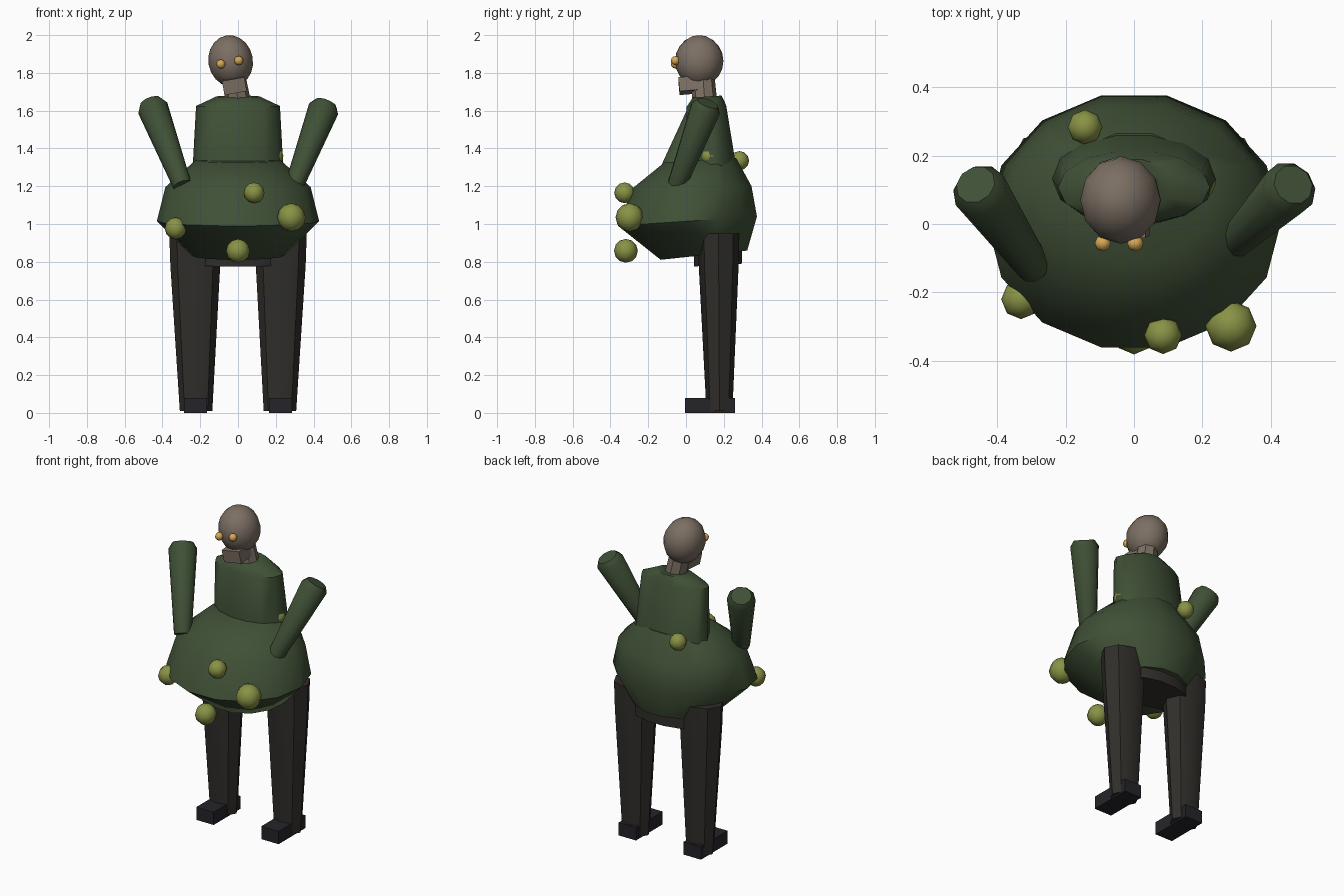
import bpy, bmesh, math
from mathutils import Vector, Matrix

if "Cube" in bpy.data.objects:
    bpy.data.objects.remove(bpy.data.objects["Cube"])


def material(name, rgb):
    m = bpy.data.materials.new(name)
    m.diffuse_color = (*rgb, 1)
    m.use_nodes = True
    m.node_tree.nodes["Principled BSDF"].inputs["Base Color"].default_value = m.diffuse_color
    return m


GREEN = material("coat_green", (0.05, 0.08, 0.037))
DARK = material("trouser_dark", (0.03, 0.027, 0.023))
SHOE = material("shoe_dark", (0.018, 0.018, 0.023))
SKIN = material("skin_grey", (0.2, 0.16, 0.125))
BOIL = material("boil_green", (0.25, 0.29, 0.06))
EYE = material("eye_amber", (0.7, 0.4, 0.09))


def finish(bm, name, mat, angle=40):
    bmesh.ops.recalc_face_normals(bm, faces=bm.faces)
    me = bpy.data.meshes.new(name)
    bm.to_mesh(me)
    bm.free()
    me.materials.append(mat)
    ob = bpy.data.objects.new(name, me)
    bpy.context.collection.objects.link(ob)
    bpy.ops.object.select_all(action='DESELECT')
    ob.select_set(True)
    bpy.context.view_layer.objects.active = ob
    if angle:
        bpy.ops.object.shade_smooth_by_angle(angle=math.radians(angle))
    return ob


def skin_rings(name, rings, mat, angle=40):
    """Join rings of points into a capped tube."""
    bm = bmesh.new()
    loops = [[bm.verts.new(p) for p in r] for r in rings]
    n = len(loops[0])
    for a, b in zip(loops, loops[1:]):
        for i in range(n):
            j = (i + 1) % n
            bm.faces.new((a[i], a[j], b[j], b[i]))
    bm.faces.new(loops[0])
    bm.faces.new(loops[-1])
    return finish(bm, name, mat, angle)


def body(name, sections, mat, n=14, angle=50):
    """Sections: half width, (front y, front z), (back y, back z)."""
    rings = []
    for rx, (yf, zf), (yb, zb) in sections:
        ring = []
        for i in range(n):
            a = 2 * math.pi * i / n
            t = (1 + math.sin(a)) / 2
            ring.append((rx * math.cos(a), yf + (yb - yf) * t, zf + (zb - zf) * t))
        rings.append(ring)
    return skin_rings(name, rings, mat, angle)


def limb(name, start, end, stops, mat, n=8, angle=40, squash=1.0):
    """Tapered tube; stops are (fraction along axis, radius)."""
    start, end = Vector(start), Vector(end)
    d = end - start
    u = Vector((0, 1, 0)).cross(d).normalized()
    v = d.normalized().cross(u)
    rings = []
    for t, r in stops:
        c = start + d * t
        rings.append([c + u * r * math.cos(2 * math.pi * i / n)
                      + v * r * squash * math.sin(2 * math.pi * i / n) for i in range(n)])
    return skin_rings(name, rings, mat, angle)


def ball(name, loc, radii, mat, seg=8, rings=6, roll=0, angle=60):
    bm = bmesh.new()
    mtx = Matrix.Translation(loc) @ Matrix.Rotation(roll, 4, 'Y') @ Matrix.Diagonal((*radii, 1))
    bmesh.ops.create_uvsphere(bm, u_segments=seg, v_segments=rings, radius=1, matrix=mtx)
    return finish(bm, name, mat, angle)


def box(name, loc, size, mat, roll=0, pitch=0):
    bm = bmesh.new()
    mtx = (Matrix.Translation(loc) @ Matrix.Rotation(roll, 4, 'Y')
           @ Matrix.Rotation(pitch, 4, 'X') @ Matrix.Diagonal((*size, 1)))
    bmesh.ops.create_cube(bm, size=1, matrix=mtx)
    return finish(bm, name, mat, 0)


# Swollen belly, upper chest and hips
body("belly", [(0.25, (-0.14, 0.81), (0.33, 0.86)),
               (0.43, (-0.37, 0.99), (0.385, 1.04)),
               (0.385, (-0.29, 1.19), (0.355, 1.20)),
               (0.225, (-0.12, 1.325), (0.27, 1.35))], GREEN)
body("chest", [(0.24, (-0.005, 1.29), (0.268, 1.31)),
               (0.222, (0.0, 1.62), (0.215, 1.63)),
               (0.115, (0.035, 1.67), (0.19, 1.68))], GREEN)
body("hips", [(0.24, (0.04, 0.775), (0.30, 0.79)),
              (0.24, (0.04, 0.95), (0.30, 0.95))], DARK)

# Legs and feet
for side, s in (("left", -1), ("right", 1)):
    limb(side + "_leg", (s * 0.222, 0.177, 0.01), (s * 0.227, 0.172, 0.95),
         [(0, 0.086), (0.82, 0.132), (1, 0.137)], DARK, squash=0.8)
    box(side + "_foot", (s * 0.225, 0.127, 0.04), (0.12, 0.265, 0.08), SHOE)

# Raised arms, detached at the shoulder
arm = [(0, 0.05), (0.93, 0.082), (1, 0.06)]
limb("left_arm", (-0.295, -0.125, 1.205), (-0.463, 0.115, 1.645), arm, GREEN, n=10)
limb("right_arm", (0.298, -0.05, 1.205), (0.465, 0.115, 1.64), arm, GREEN, n=10)

# Head, jaw and neck, tilted sideways
tilt = math.radians(-10)
limb("neck", (0.0, 0.098, 1.655), (-0.025, 0.088, 1.79), [(0, 0.066), (1, 0.062)], SKIN)
ball("head", (-0.039, 0.07, 1.863), (0.118, 0.128, 0.137), SKIN, 12, 10, tilt)
box("jaw", (-0.02, 0.025, 1.735), (0.12, 0.125, 0.075), SKIN, tilt, math.radians(5))
ball("left_eye", (-0.091, -0.056, 1.847), (0.024,) * 3, EYE)
ball("right_eye", (0.004, -0.056, 1.865), (0.024,) * 3, EYE)

# Boils scattered over the belly
for i, (x, y, z, r) in enumerate([(0.085, -0.325, 1.165, 0.055),
                                  (0.283, -0.298, 1.035, 0.075),
                                  (0.0, -0.318, 0.858, 0.063),
                                  (-0.33, -0.22, 0.977, 0.058),
                                  (-0.143, 0.283, 1.335, 0.051),
                                  (0.195, 0.12, 1.36, 0.045)]):
    ball(f"boil_{i + 1}", (x, y, z), (r, r, r), BOIL)
